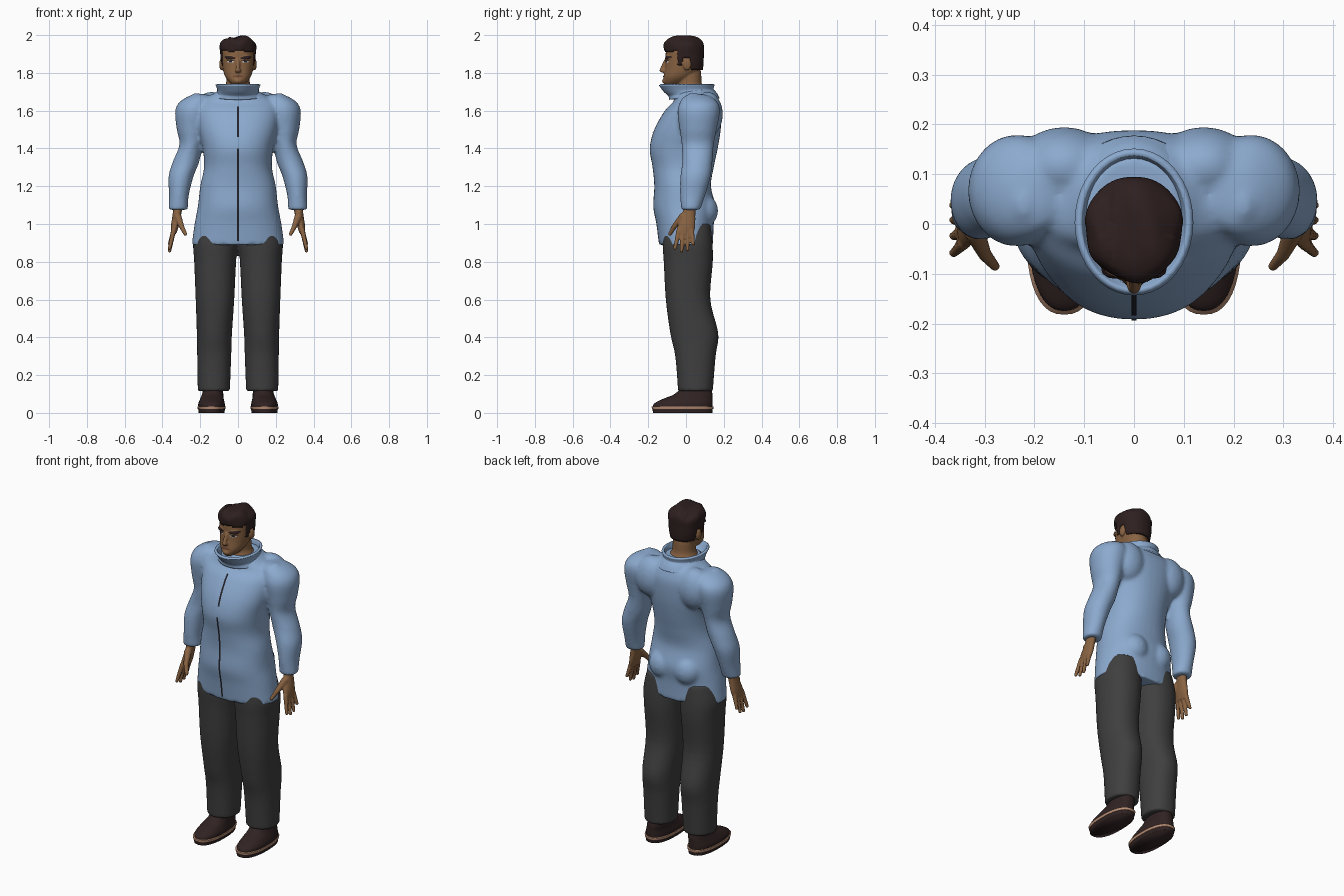
import bpy, bmesh
from math import sin, cos, pi, copysign
from mathutils import Vector, Matrix

cube = bpy.data.objects.get("Cube")
if cube:
    bpy.data.objects.remove(cube)


def material(name, r, g, b):
    m = bpy.data.materials.new(name)
    m.use_nodes = True
    m.diffuse_color = (r, g, b, 1)
    bsdf = m.node_tree.nodes["Principled BSDF"]
    bsdf.inputs["Base Color"].default_value = (r, g, b, 1)
    bsdf.inputs["Roughness"].default_value = 0.8
    return m


blue = material("jacket blue", 0.26, 0.40, 0.62)
grey = material("trouser grey", 0.05, 0.05, 0.05)
skin = material("skin brown", 0.25, 0.125, 0.055)
brown = material("hair brown", 0.028, 0.014, 0.014)
leather = material("shoe leather", 0.03, 0.016, 0.016)
tan = material("welt tan", 0.50, 0.28, 0.18)
dark = material("dark line", 0.015, 0.015, 0.02)
white = material("eye white", 0.55, 0.50, 0.45)
lip = material("lip brown", 0.15, 0.06, 0.035)


def smooth_rows(rows, steps=5):
    """Catmull-Rom interpolation of section rows."""
    rows = [Vector(r) for r in rows]
    out = []
    for i in range(len(rows) - 1):
        a, b, c, d = rows[max(i - 1, 0)], rows[i], rows[i + 1], rows[min(i + 2, len(rows) - 1)]
        for k in range(steps):
            t = k / steps
            out.append(0.5 * (2 * b + (c - a) * t + (2 * a - 5 * b + 4 * c - d) * t * t
                              + (3 * b - a - 3 * c + d) * t ** 3))
    return out + [rows[-1]]


def loft(bm, rows, side=1, power=2.0, n=40, caps=True):
    """Stack of rounded rings; each row is z, centre x, centre y, radius x, radius y."""
    rings = []
    for z, cx, cy, rx, ry in smooth_rows(rows):
        ring = []
        for k in range(n):
            a = 2 * pi * k / n
            u, v = (copysign(abs(f) ** (2 / power), f) for f in (cos(a), sin(a)))
            ring.append(bm.verts.new((side * cx + rx * u, cy + ry * v, z)))
        rings.append(ring)
    for lo, hi in zip(rings, rings[1:]):
        for k in range(n):
            j = (k + 1) % n
            bm.faces.new((lo[k], lo[j], hi[j], hi[k]))
    if caps:
        bm.faces.new(rings[0][::-1])
        bm.faces.new(rings[-1])


def ball(bm, centre, size, side=1):
    x, y, z = centre
    m = Matrix.Translation((side * x, y, z)) @ Matrix.Diagonal((*size, 1))
    bmesh.ops.create_uvsphere(bm, u_segments=24, v_segments=16, radius=1, matrix=m)


def finger(bm, start, end, r0, r1, side):
    """Tapering chain of overlapping balls."""
    p, q = Vector(start), Vector(end)
    for k in range(15):
        t = k / 14
        r = r0 + (r1 - r0) * t
        ball(bm, p.lerp(q, t), (r, r, r), side)


def finish(name, bm, mat, voxel=0, relax=0):
    me = bpy.data.meshes.new(name)
    bmesh.ops.recalc_face_normals(bm, faces=bm.faces)
    bm.to_mesh(me)
    bm.free()
    me.materials.append(mat)
    me.shade_smooth()
    ob = bpy.data.objects.new(name, me)
    bpy.context.collection.objects.link(ob)
    if voxel:
        mod = ob.modifiers.new("merge", "REMESH")
        mod.mode, mod.voxel_size, mod.use_smooth_shade = "VOXEL", voxel, True
        mod = ob.modifiers.new("relax", "SMOOTH")
        mod.iterations, mod.factor = relax, 0.5
    return ob


def plate(name, target, mat, x, z, w, h, tilt=0, taper=0.0, lift=0.003):
    """Thin painted detail laid on the front of a target."""
    bm = bmesh.new()
    bmesh.ops.create_grid(bm, x_segments=12 if w > h else 2, y_segments=4 if w > h else 60, size=1)
    for v in bm.verts:
        u, t = v.co.x, v.co.y
        v.co = (x + w * u, -0.3, z + h * t * (1 - taper * u * u) + tilt * w * u)
    ob = finish(name, bm, mat)
    mod = ob.modifiers.new("lay on", "SHRINKWRAP")
    mod.target, mod.wrap_method, mod.wrap_mode = target, "PROJECT", "ABOVE_SURFACE"
    mod.use_project_y, mod.use_positive_direction, mod.use_negative_direction = True, True, False
    mod.offset = lift


SIDES = (1, -1)

# Jacket: body, seat, shoulder blades and sleeves merged
bm = bmesh.new()
loft(bm, [(0.89, 0, 0, .245, .143), (1.0, 0, -.005, .23, .152), (1.09, 0, -.008, .213, .165),
          (1.2, 0, -.018, .2, .15), (1.3, 0, -.015, .18, .162), (1.4, 0, -.012, .187, .18),
          (1.5, 0, .008, .21, .176), (1.6, 0, .038, .225, .15), (1.65, 0, .055, .21, .12),
          (1.69, 0, .045, .13, .11), (1.72, 0, .03, .09, .1)], power=2.2)
for s in SIDES:
    loft(bm, [(1.075, .317, .025, .052, .05), (1.15, .313, .035, .052, .066),
              (1.25, .302, .05, .066, .08), (1.33, .275, .06, .07, .08),
              (1.42, .248, .062, .062, .085), (1.5, .244, .064, .08, .098),
              (1.59, .236, .067, .097, .112), (1.64, .225, .068, .09, .102),
              (1.675, .205, .06, .06, .07), (1.688, .2, .055, .025, .03)], s)
    ball(bm, (.08, .085, 1.07), (.085, .085, .09), s)
    ball(bm, (.14, .115, 1.58), (.1, .08, .12), s)
    ball(bm, (.22, .04, 1.672), (.026, .04, .022), s)
jacket = finish("jacket", bm, blue, 0.01, 5)

# Open standing collar
bm = bmesh.new()
loft(bm, [(1.66, 0, .045, .125, .12), (1.685, 0, .035, .104, .117),
          (1.71, 0, .012, .096, .12), (1.742, 0, .003, .106, .135)], caps=False)
collar = finish("collar", bm, blue)
mod = collar.modifiers.new("cloth", "SOLIDIFY")
mod.thickness, mod.offset = 0.014, -1

# Front fastening in two runs
plate("lower_zip", jacket, dark, 0, 1.155, .005, .245)
plate("upper_zip", jacket, dark, 0, 1.54, .005, .08)

# Trousers
bm = bmesh.new()
for s in SIDES:
    loft(bm, [(.115, .128, .05, .085, .092), (.3, .126, .05, .09, .107), (.42, .125, .044, .093, .127),
              (.6, .122, .011, .102, .118), (.8, .121, .012, .111, .13), (.9, .119, .008, .118, .132),
              (1.0, .11, .005, .105, .125)], s, 2.2)
finish("trousers", bm, grey, 0.01, 3)

# Shoes with soles and welts
for s, tag in zip(SIDES, ("left", "right")):
    bm = bmesh.new()
    loft(bm, [(.03, .14, -.018, .07, .157), (.05, .14, -.014, .07, .154), (.075, .138, .01, .062, .13),
              (.1, .134, .04, .056, .1), (.15, .13, .06, .05, .07)], s, 2.3)
    finish(tag + "_shoe", bm, leather)
    for part, z0, z1, grow, mat in (("sole", 0, .022, 0, leather), ("welt", .02, .034, .005, tan)):
        bm = bmesh.new()
        loft(bm, [(z0, .14, -.018, .068 + grow, .157 + grow),
                  (z1, .14, -.018, .071 + grow, .159 + grow)], s, 2.4)
        finish(tag + "_" + part, bm, mat)

# Hands
for s, tag in zip(SIDES, ("left", "right")):
    bm = bmesh.new()
    loft(bm, [(1.12, .315, .025, .027, .03), (1.06, .322, .016, .023, .034),
              (.99, .334, .002, .021, .047), (.95, .341, -.004, .015, .045)], s)
    for y0, y1, z1 in ((.03, .038, .895), (.008, .008, .864), (-.016, -.024, .858), (-.038, -.058, .872)):
        finger(bm, (.341, y0, .965), (.362, y1, z1), .0135, .0095, s)
    finger(bm, (.32, -.015, 1.04), (.3, -.06, .99), .021, .014, s)
    finger(bm, (.3, -.06, .99), (.279, -.085, .947), .014, .01, s)
    finish(tag + "_hand", bm, skin, 0.005, 2)

# Head with neck, nose, brow and ears merged
bm = bmesh.new()
loft(bm, [(1.66, 0, .025, .09, .085), (1.7, 0, .022, .085, .082), (1.74, 0, .018, .064, .066),
          (1.8, 0, .015, .06, .065), (1.85, 0, .01, .05, .06)])
loft(bm, [(1.732, 0, -.075, .022, .033), (1.75, 0, -.06, .045, .058), (1.78, 0, -.04, .068, .078),
          (1.82, 0, -.018, .08, .094), (1.87, 0, -.012, .085, .096), (1.92, 0, -.01, .086, .096),
          (1.955, 0, -.01, .07, .08), (1.975, 0, -.01, .03, .04)], power=2.2)
ball(bm, (0, -.118, 1.813), (.016, .023, .013))
finger(bm, (0, -.108, 1.865), (0, -.126, 1.82), .009, .012, 1)
ball(bm, (0, -.115, 1.757), (.022, .012, .013))
for s in SIDES:
    ball(bm, (.088, .006, 1.845), (.011, .022, .032), s)
    ball(bm, (.035, -.092, 1.88), (.03, .017, .009), s)
head = finish("head", bm, skin, 0.005, 3)

# Bare throat under the collar front
bm = bmesh.new()
ball(bm, (0, -.06, 1.69), (.06, .035, .015))
finish("throat", bm, skin)

# Face details
for s, tag in zip(SIDES, ("left", "right")):
    plate(tag + "_eyebrow", head, brown, s * .042, 1.881, .028, .007, s * .12, .6)
    plate(tag + "_eye", head, white, s * .038, 1.859, .018, .007, 0, .9)
    plate(tag + "_iris", head, dark, s * .038, 1.86, .008, .0065, 0, .5, .005)
    plate(tag + "_lash", head, dark, s * .039, 1.866, .021, .0025, 0, .6, .005)
plate("mouth", head, lip, 0, 1.782, .028, .006, 0, .8)


# Swept hair, trimmed to a hairline
def hairline(y):
    if y < -.045:
        return 1.915
    if y < -.02:
        return 1.84
    return 1.88 if y < .025 else 1.812


bm = bmesh.new()
loft(bm, [(1.8, 0, .005, .074, .082), (1.85, 0, -.004, .088, .097), (1.9, 0, -.008, .094, .102),
          (1.95, 0, -.01, .097, .103), (1.977, 0, -.014, .083, .088), (1.992, 0, -.018, .05, .055),
          (1.996, 0, -.02, .012, .012)], power=2.2, n=72)
for v in bm.verts:
    x, y, z = v.co
    top = min(max((z - 1.9) / .06, 0), 1)
    v.co.z += top * (.007 * sin(55 * x + 18 * y) - .003)
    v.co.x *= 1 + .03 * top * sin(60 * y)
    v.co.y -= top * .008 * sin(45 * x + 1) * (y < -.03)
    if x < -.045:
        v.co.z -= top * .008
bmesh.ops.delete(bm, geom=[f for f in bm.faces
                           if f.calc_center_median().z < hairline(f.calc_center_median().y)],
                 context="FACES")
hair = finish("hair", bm, brown)
mod = hair.modifiers.new("thickness", "SOLIDIFY")
mod.thickness, mod.offset = 0.014, -1
